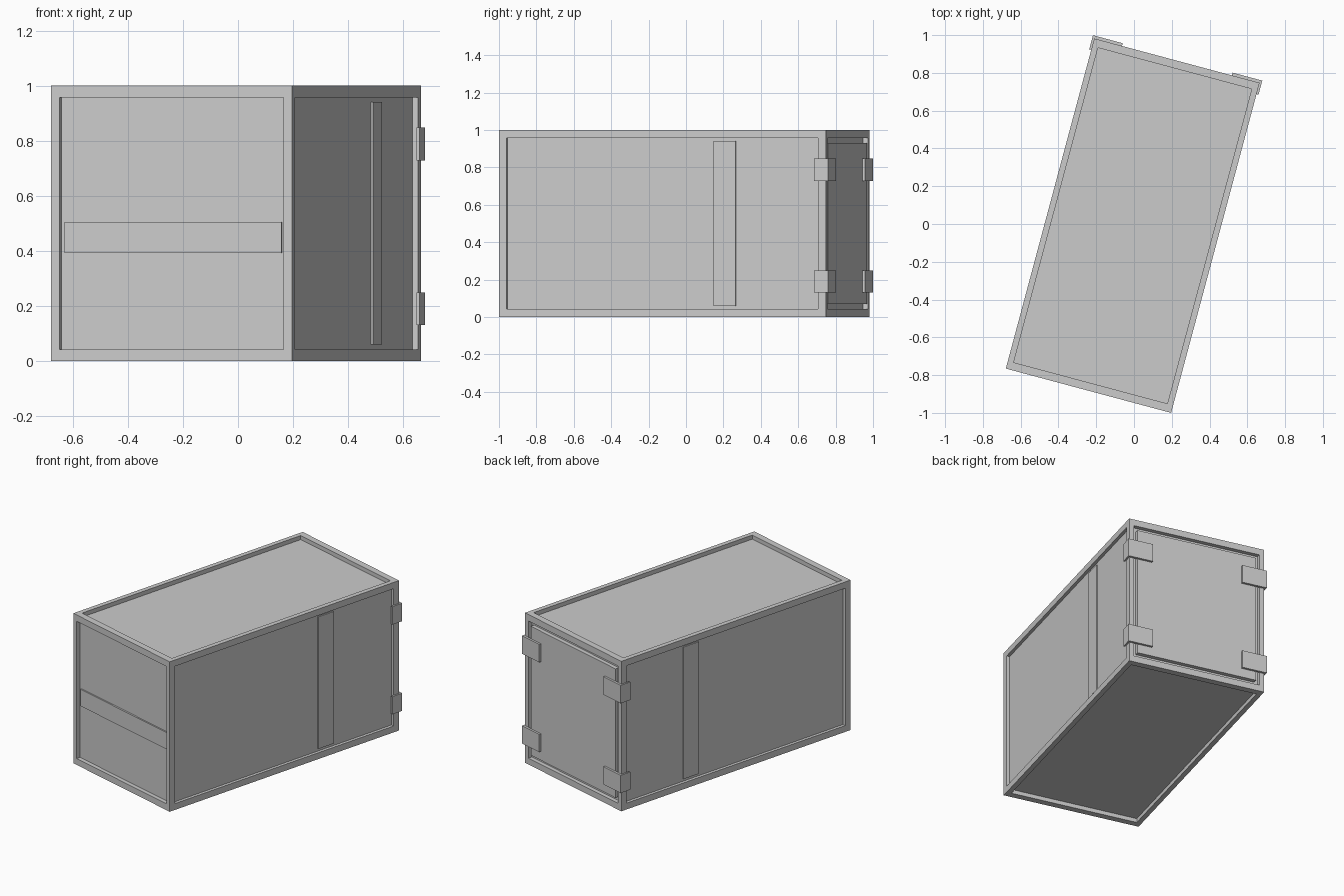
import bpy, bmesh, math
from mathutils import Matrix, Vector

if "Cube" in bpy.data.objects:
    bpy.data.objects.remove(bpy.data.objects["Cube"])

# Overall sizes in the container's own axes (it is turned 15 degrees on the ground)
W, L, H = 0.453, 0.9045, 1.0      # half width, half length, height
BX, B = 0.045, 0.06               # frame border across x, and across y / z
DX, D = 0.02, 0.027               # panel recess on the long sides, and elsewhere
PLACE = Matrix.Translation((-0.007, -0.009, 0)) @ Matrix.Rotation(math.radians(-15), 4, 'Z')


def finish(bm, name):
    bm.transform(PLACE)
    bmesh.ops.recalc_face_normals(bm, faces=bm.faces)
    mesh = bpy.data.meshes.new(name)
    bm.to_mesh(mesh)
    bm.free()
    obj = bpy.data.objects.new(name, mesh)
    bpy.context.collection.objects.link(obj)
    return obj


def box(name, lo, hi):
    lo, hi = Vector(lo), Vector(hi)
    bm = bmesh.new()
    bmesh.ops.create_cube(bm, size=1)
    bmesh.ops.scale(bm, vec=hi - lo, verts=bm.verts)
    bmesh.ops.translate(bm, vec=(lo + hi) / 2, verts=bm.verts)
    return finish(bm, name)


# Body: box with a recessed panel in every face (built wide, then squeezed in x)
squeeze = BX / B
bm = bmesh.new()
bmesh.ops.create_cube(bm, size=1)
bmesh.ops.scale(bm, vec=(2 * W / squeeze, 2 * L, H), verts=bm.verts)
bmesh.ops.translate(bm, vec=(0, 0, H / 2), verts=bm.verts)
bm.normal_update()
panels = bm.faces[:]
bmesh.ops.inset_individual(bm, faces=panels, thickness=B, depth=0)
for face in bmesh.ops.extrude_discrete_faces(bm, faces=panels)['faces']:
    face.normal_update()
    bmesh.ops.translate(bm, vec=face.normal * -D, verts=face.verts)
bmesh.ops.scale(bm, vec=(squeeze, 1, 1), verts=bm.verts)
finish(bm, "container_body")

# Rear door filling its recess, leaving a thin groove all round
gap = 0.01
box("rear_door", (-W + BX + gap, L - D - 0.005, B + gap), (W - BX - gap, L, H - B - gap))

# Raised strap across the front panel
box("front_strap", (-W + BX, -L + D - 0.01, 0.393), (W - BX, -L + D + 0.005, 0.505))


def corner_hinge(name, side, z0, z1):
    # L-shaped profile wrapped round a rear corner
    tx, ty = 0.011, 0.015
    pts = [(W + tx, L - 0.062), (W + tx, L + ty), (W + tx - 0.163, L + ty),
           (W + tx - 0.163, L - 0.001), (W - 0.001, L - 0.001), (W - 0.001, L - 0.062)]
    bm = bmesh.new()
    face = bm.faces.new([bm.verts.new((side * x, y, z0)) for x, y in pts])
    ext = bmesh.ops.extrude_face_region(bm, geom=[face])
    top = [v for v in ext['geom'] if isinstance(v, bmesh.types.BMVert)]
    bmesh.ops.translate(bm, vec=(0, 0, z1 - z0), verts=top)
    finish(bm, name)


# Side straps and rear hinges, mirrored left and right
for label, s in (("left", -1), ("right", 1)):
    xs = sorted((s * (W - DX - 0.005), s * (W - DX + 0.0075)))
    box(label + "_side_strap", (xs[0], 0.28, B), (xs[1], 0.402, H - B))
    corner_hinge(label + "_lower_hinge", s, 0.13, 0.248)
    corner_hinge(label + "_upper_hinge", s, 0.728, 0.848)
